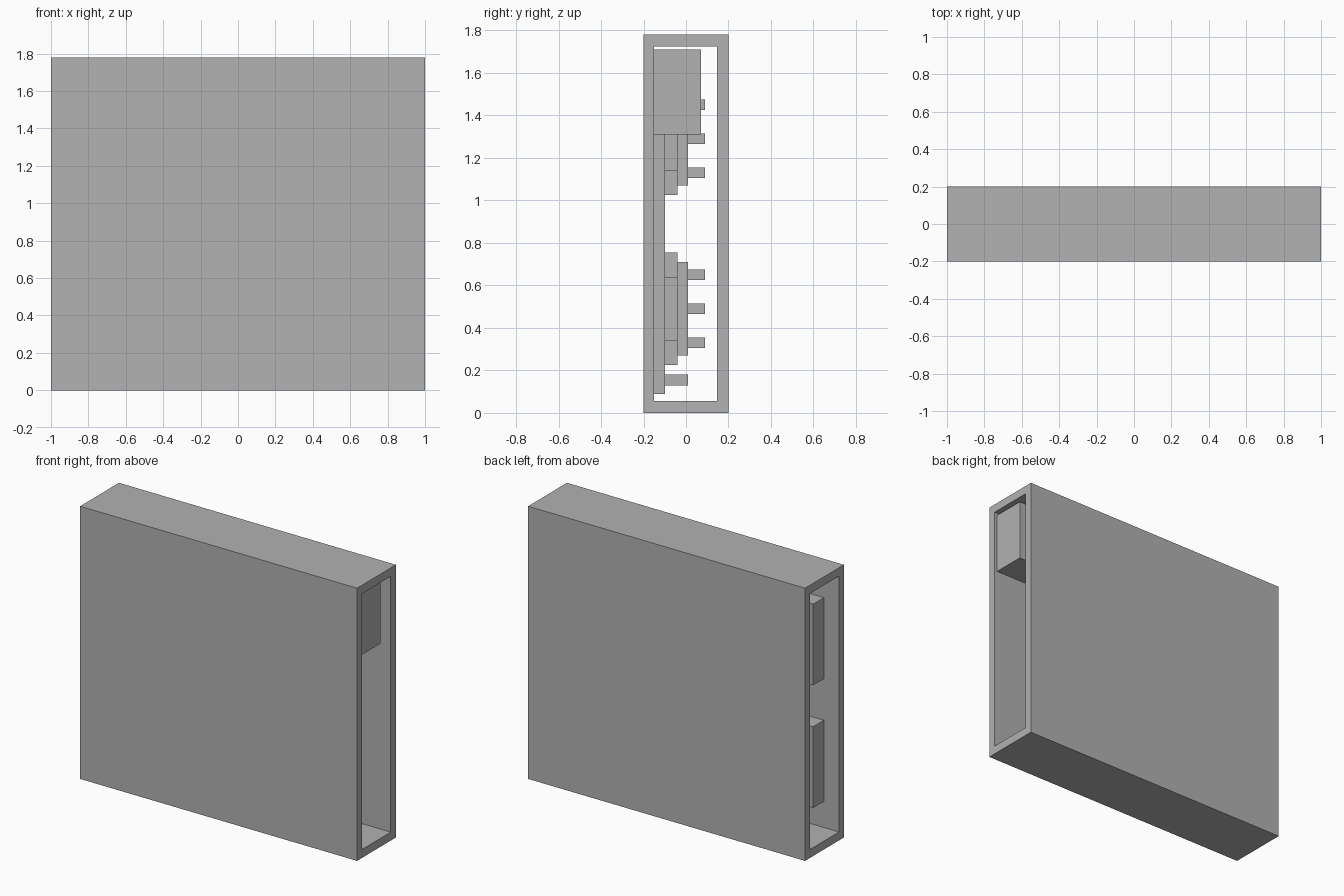
import bpy
import bmesh

cube = bpy.data.objects.get("Cube")
if cube:
    bpy.data.objects.remove(cube, do_unlink=True)

grey = bpy.data.materials.new("plain grey")
GREY = (0.445, 0.445, 0.445, 1)
grey.use_nodes = True
grey.diffuse_color = GREY
grey.node_tree.nodes["Principled BSDF"].inputs["Base Color"].default_value = GREY


def finish(name, bm):
    bmesh.ops.recalc_face_normals(bm, faces=bm.faces)
    mesh = bpy.data.meshes.new(name)
    bm.to_mesh(mesh)
    bm.free()
    mesh.materials.append(grey)
    obj = bpy.data.objects.new(name, mesh)
    bpy.context.collection.objects.link(obj)
    return obj


def box(name, x, y, z):
    """Box from (min, max) ranges along each axis."""
    bm = bmesh.new()
    bmesh.ops.create_cube(bm, size=1)
    for v in bm.verts:
        v.co = [r[0] if c < 0 else r[1] for c, r in zip(v.co, (x, y, z))]
    return finish(name, bm)


def sleeve(name, x, outer, inner):
    """Rectangular tube along x, open at both ends."""
    bm = bmesh.new()
    rings = []
    for px in x:
        for (y0, y1), (z0, z1) in (outer, inner):
            corners = ((y0, z0), (y1, z0), (y1, z1), (y0, z1))
            rings.append([bm.verts.new((px, y, z)) for y, z in corners])
    out_a, in_a, out_b, in_b = rings
    for a, b in ((out_a, out_b), (in_a, in_b), (out_a, in_a), (out_b, in_b)):
        for i in range(4):
            j = (i + 1) % 4
            bm.faces.new((a[i], a[j], b[j], b[i]))
    return finish(name, bm)


# Open-ended case
sleeve("case", (-1, 1),
       ((-0.2, 0.2), (0, 1.78)),
       ((-0.15, 0.147), (0.055, 1.725)))

# Block in the upper corner by the open end
box("corner_block", (0.58, 0.98), (-0.15, 0.07), (1.31, 1.71))

# Board on the front wall, with a low strip at each edge
box("board", (-0.3, 0.5), (-0.15, -0.10), (0.09, 1.69))
for name, z in (("lower", 0.155), ("upper", 1.625)):
    box(name + "_strip", (-0.2, 0.4), (-0.10, 0.01), (z - 0.025, z + 0.025))

# Two stepped modules with three studs each, plus a chip on the board
for name, z in (("lower", 0.49), ("upper", 1.29)):
    box(name + "_module", (-0.89, -0.36), (-0.15, -0.04), (z - 0.265, z + 0.265))
    box(name + "_cover", (-0.84, -0.41), (-0.04, 0.01), (z - 0.22, z + 0.22))
    box(name + "_chip", (-0.05, 0.25), (-0.10, -0.04), (z - 0.15, z + 0.15))
    for i in (-1, 0, 1):
        c = z + i * 0.16
        box(name + "_stud", (-0.65, -0.60), (0.01, 0.09), (c - 0.025, c + 0.025))
